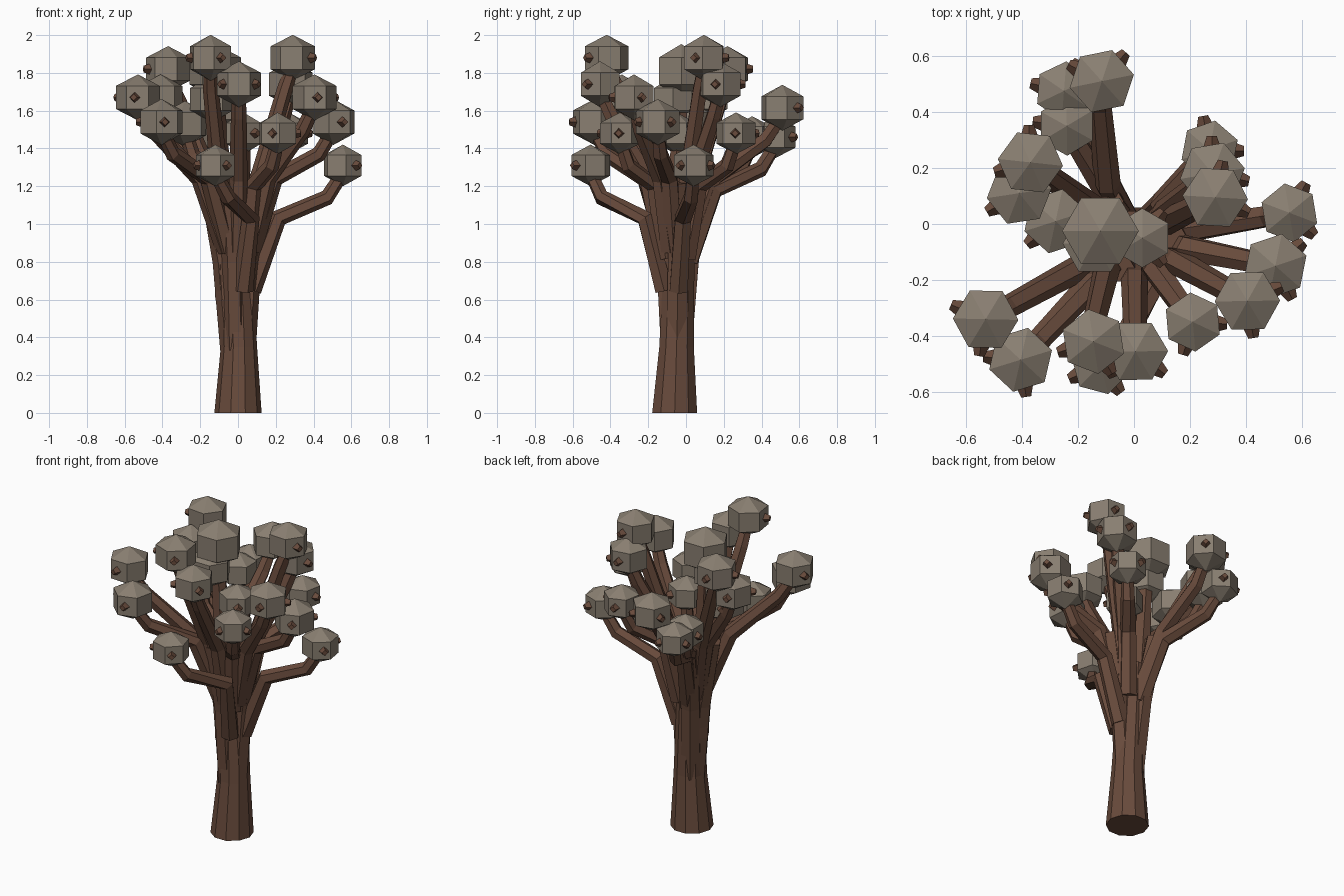
import bpy, bmesh, math
from mathutils import Vector, Matrix

if "Cube" in bpy.data.objects:
    bpy.data.objects.remove(bpy.data.objects["Cube"])


def material(name, col):
    m = bpy.data.materials.new(name)
    m.diffuse_color = (*col, 1)
    m.use_nodes = True
    m.node_tree.nodes["Principled BSDF"].inputs["Base Color"].default_value = m.diffuse_color
    return m


BARK = material("bark", (0.14, 0.07, 0.045))
LEAF = material("leaf", (0.25, 0.21, 0.165))
AXIS = Vector((0, -0.05, 0))  # the trunk stands slightly forward


def finish(bm, name, mat):
    bmesh.ops.recalc_face_normals(bm, faces=bm.faces)
    me = bpy.data.meshes.new(name)
    bm.to_mesh(me)
    bm.free()
    me.materials.append(mat)
    bpy.context.collection.objects.link(bpy.data.objects.new(name, me))


def polar(angle, dist, z):
    return AXIS + Vector((dist * math.cos(angle), dist * math.sin(angle), z))


def tube(name, pts, r0, r1, sides=6):
    """Faceted tube through the points, tapering from r0 to r1."""
    bm = bmesh.new()
    rings, last = [], len(pts) - 1
    for i, p in enumerate(pts):
        d = (pts[min(i + 1, last)] - pts[max(i - 1, 0)]).normalized()
        if p.z < 0.4:
            d = Vector((0, 0, 1))
        u = (Vector((0, 1, 0)) if abs(d.y) < 0.9 else Vector((1, 0, 0))).cross(d).normalized()
        v = d.cross(u)
        r = r0 + (r1 - r0) * i / last
        rings.append([bm.verts.new(p + r * (u * math.cos(a) + v * math.sin(a)))
                      for a in (k * math.tau / sides for k in range(sides))])
    for a, b in zip(rings, rings[1:]):
        for k in range(sides):
            n = (k + 1) % sides
            bm.faces.new((a[k], a[n], b[n], b[k]))
    bm.faces.new(rings[0])
    bm.faces.new(rings[-1])
    finish(bm, name, BARK)


def leaf_ball(i, c, r, az, buds):
    """Six-sided low sphere, with two small bark buds on its outer side."""
    bm = bmesh.new()
    bmesh.ops.create_uvsphere(bm, u_segments=6, v_segments=3, radius=1)
    bmesh.ops.transform(bm, matrix=Matrix.Translation(c) @ Matrix.Rotation(az, 4, 'Z')
                        @ Matrix.Diagonal((r / 0.866, r / 0.866, r * 1.04, 1)), verts=bm.verts)
    finish(bm, f"leaf_ball_{i}", LEAF)
    for s in (-1, 1) if buds else ():
        a = az + s * 0.9
        d = Vector((math.cos(a), math.sin(a), 0))
        bm = bmesh.new()
        bmesh.ops.create_cone(bm, cap_ends=True, segments=4, radius1=0.034, radius2=0.018, depth=0.05)
        m = Matrix.Translation(c + d * (r - 0.008)) @ d.to_track_quat('Z', 'Y').to_matrix().to_4x4()
        bmesh.ops.transform(bm, matrix=m, verts=bm.verts)
        finish(bm, f"bud_{i}_{s}", BARK)


# trunk: flared foot, then a slightly narrower core
tube("trunk_foot", [AXIS + Vector((0, -.01, 0)), AXIS + Vector((.005, 0, .35))], .125, .096, 10)
tube("trunk_core", [AXIS + Vector((.005, 0, .35)), AXIS + Vector((-.02, .02, 1.05))], .096, .08, 10)
tube("trunk_leader", [AXIS + Vector((-.05, 0, .6)), AXIS + Vector((-.12, .02, 1.75))], .07, .04)

# limbs spreading out of the trunk: name, direction, reach
for name, deg, reach in (("left", 180, .15), ("right", 5, .13), ("back", 125, .16), ("front", 245, .12)):
    a = math.radians(deg)
    tube(f"limb_{name}", [polar(a, .03, .33), polar(a, reach / 2, .8), polar(a, reach, 1.22)], .064, .055)

# leaf ball centres, clockwise from the back; branches follow by rule
balls = [
    (-.115, .51, 1.615), (-.25, .475, 1.46), (-.24, .35, 1.46), (-.37, .22, 1.82),
    (-.41, .11, 1.67), (-.28, .01, 1.53), (.03, -.05, 1.48), (.27, .265, 1.48),
    (.28, .18, 1.74), (.29, .095, 1.88), (.555, .04, 1.31), (.505, -.15, 1.54),
    (.405, -.275, 1.67), (.21, -.35, 1.48), (.005, -.455, 1.74), (-.145, -.42, 1.88),
    (-.12, -.505, 1.31), (-.405, -.485, 1.54), (-.53, -.34, 1.67),
]
sideways = {0: .25, 15: -.33, 16: .64}  # branches that swing round on the way
for i, c in enumerate(balls):
    c = Vector(c)
    out = c - AXIS
    az, dist = math.atan2(out.y, out.x), out.xy.length
    leaf_ball(i, c, .106 if c.z < 1.5 else .117, az, True)
    knee = min(1.24, c.z - .28)
    t = sideways.get(i, 0)
    tube(f"branch_{i}", [polar(az + t, min(.07, dist), knee - .38), polar(az + t, dist * .38, knee),
                         polar(az + t * .2, dist * .85, c.z - .17), c - Vector((0, 0, .04))], .055, .035)

# two bare balls stacked over the trunk
leaf_ball("crown", Vector((-.12, -.025, 1.81)), .137, math.pi / 2, False)
leaf_ball("under_crown", Vector((-.14, -.07, 1.66)), .115, math.pi / 2, False)
